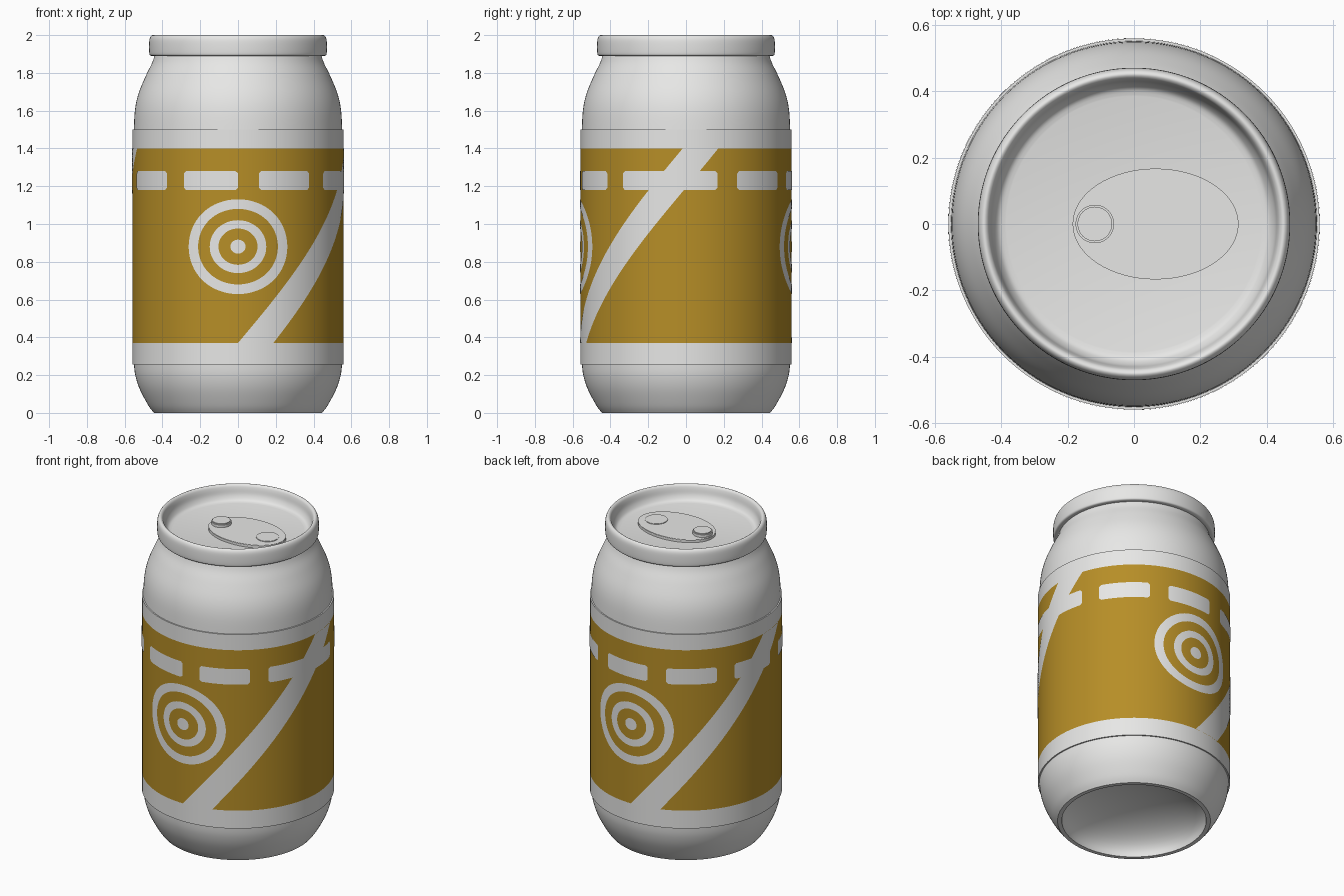
import bpy, bmesh, math
from math import sin, cos, pi

if "Cube" in bpy.data.objects:
    bpy.data.objects.remove(bpy.data.objects["Cube"])

SEG = 128
LABEL_R = 0.559


def material(name, rgb):
    m = bpy.data.materials.new(name)
    m.use_nodes = True
    m.diffuse_color = (*rgb, 1)
    m.node_tree.nodes["Principled BSDF"].inputs["Base Color"].default_value = (*rgb, 1)
    return m


WHITE = material("pale_silver", (0.8, 0.8, 0.79))
GOLD = material("label_gold", (0.47, 0.27, 0.02))


def finish(name, bm, mats, angle=40):
    bmesh.ops.remove_doubles(bm, verts=bm.verts, dist=1e-5)
    me = bpy.data.meshes.new(name)
    bm.to_mesh(me)
    bm.free()
    ob = bpy.data.objects.new(name, me)
    bpy.context.collection.objects.link(ob)
    for m in mats:
        me.materials.append(m)
    bpy.ops.object.select_all(action="DESELECT")
    ob.select_set(True)
    bpy.context.view_layer.objects.active = ob
    bpy.ops.object.shade_smooth_by_angle(angle=math.radians(angle))
    return ob


def lathe(name, profile, mats):
    """Spin an (r, z) profile, listed from bottom to top on the outside."""
    bm = bmesh.new()
    vs = [bm.verts.new((r, 0, z)) for r, z in profile]
    es = [bm.edges.new(p) for p in zip(vs, vs[1:])]
    bmesh.ops.spin(bm, geom=vs + es, cent=(0, 0, 0), axis=(0, 0, 1),
                   angle=2 * pi, steps=SEG, use_duplicate=False)
    bmesh.ops.remove_doubles(bm, verts=bm.verts, dist=1e-5)
    bmesh.ops.recalc_face_normals(bm, faces=bm.faces)
    return finish(name, bm, mats)


def curve(points, steps=5):
    """Smooth a coarse profile with a Catmull-Rom spline."""
    p = [points[0], *points, points[-1]]
    out = []
    for a, b, c, d in zip(p, p[1:], p[2:], p[3:]):
        for k in range(steps):
            t = k / steps
            out.append(tuple(0.5 * (2 * b[i] + (c[i] - a[i]) * t
                       + (2 * a[i] - 5 * b[i] + 4 * c[i] - d[i]) * t * t
                       + (3 * b[i] - a[i] - 3 * c[i] + d[i]) * t ** 3) for i in (0, 1)))
    return out + [points[-1]]


def wrapped_patch(name, shape, ns, nt, lift):
    """Grid of shape(s, t) -> (angle from front, z), wrapped on the label."""
    bm = bmesh.new()
    r = LABEL_R + lift
    grid = []
    for i in range(ns + 1):
        row = []
        for j in range(nt + 1):
            u, z = shape(i / ns, j / nt)
            row.append(bm.verts.new((r * sin(u), -r * cos(u), z)))
        grid.append(row)
    for a, b in zip(grid, grid[1:]):
        for j in range(nt):
            bm.faces.new((a[j], b[j], b[j + 1], a[j + 1]))
    return finish(name, bm, [WHITE])


# Can shell: domed underside, rounded base, body, shoulder
dome = [(0.42 * sin(a), 0.17 * cos(a)) for a in [k * pi / 24 for k in range(12)]]
base = curve([(0.445, 0.0), (0.475, 0.04), (0.52, 0.125), (0.544, 0.2), (0.552, 0.27)])
shoulder = curve([(0.552, 1.48), (0.546, 1.6), (0.527, 1.69), (0.488, 1.785),
                  (0.456, 1.85), (0.442, 1.89)])
lathe("can_body", dome + [(0.42, 0.0)] + base + shoulder, [WHITE])

# Rolled rim and recessed lid
rim = curve([(0.442, 1.89), (0.464, 1.892), (0.47, 1.91), (0.47, 1.965),
             (0.464, 1.99), (0.452, 2.0), (0.44, 1.993), (0.433, 1.975),
             (0.425, 1.94), (0.408, 1.913), (0.385, 1.905)], 4)
lathe("rim_and_lid", rim + [(0, 1.905)], [WHITE])

# Label sleeve: gold band between two pale margins
label = lathe("label", [(0.55, 0.255), (LABEL_R, 0.255), (LABEL_R, 0.37),
                        (LABEL_R, 1.4), (LABEL_R, 1.5), (0.55, 1.5)], [WHITE, GOLD])
for f in label.data.polygons:
    f.material_index = int(0.37 < f.center.z < 1.4)

# Front and back: target rings and the slanting stripe
for side, turn in (("front", 0), ("back", pi)):
    for part, r0, r1 in (("dot", 0, 0.037), ("inner_ring", 0.096, 0.14),
                         ("outer_ring", 0.2, 0.251)):
        def ring(s, t):
            r, a = r0 + (r1 - r0) * t, 2 * pi * s
            return turn + 1.08 * r * sin(a) / LABEL_R, 0.88 + r * cos(a)
        wrapped_patch(f"{side}_target_{part}", ring, 64, 3, 0.0015)

    wrapped_patch(f"{side}_stripe",
                  lambda s, t: (turn + 1.54 * t + 0.34 * s, 0.37 + 1.03 * t),
                  8, 48, 0.0015)

# Row of dashes with clipped corners
for k in range(9):
    start = 1.34 + 0.7346 * k

    def dash(s, t):
        half = 0.05 - (0.012 if s in (0, 1) else 0)
        return start + 0.535 * s, 1.23 + half * (2 * t - 1)
    wrapped_patch(f"dash_{k + 1}", dash, 24, 1, 0.002 + 0.0003 * (k % 2))


# Pull tab with rivet and finger spot
def disc(name, x, rx, ry, z0, z1, bevel):
    bm = bmesh.new()
    bmesh.ops.create_cone(bm, cap_ends=True, segments=64, radius1=1, radius2=1, depth=1)
    for v in bm.verts:
        v.co = (x + v.co.x * rx, v.co.y * ry, z0 if v.co.z < 0 else z1)
    top = [e for e in bm.edges if all(v.co.z == e.verts[0].co.z > z0 + 1e-6 for v in e.verts)]
    bmesh.ops.bevel(bm, geom=top, offset=bevel, segments=2, affect="EDGES")
    finish(name, bm, [WHITE])


disc("pull_tab", 0.065, 0.25, 0.167, 1.904, 1.922, 0.002)
disc("tab_rivet", -0.118, 0.058, 0.058, 1.904, 1.945, 0.006)
disc("tab_finger_spot", 0.21, 0.066, 0.066, 1.92, 1.926, 0.001)
